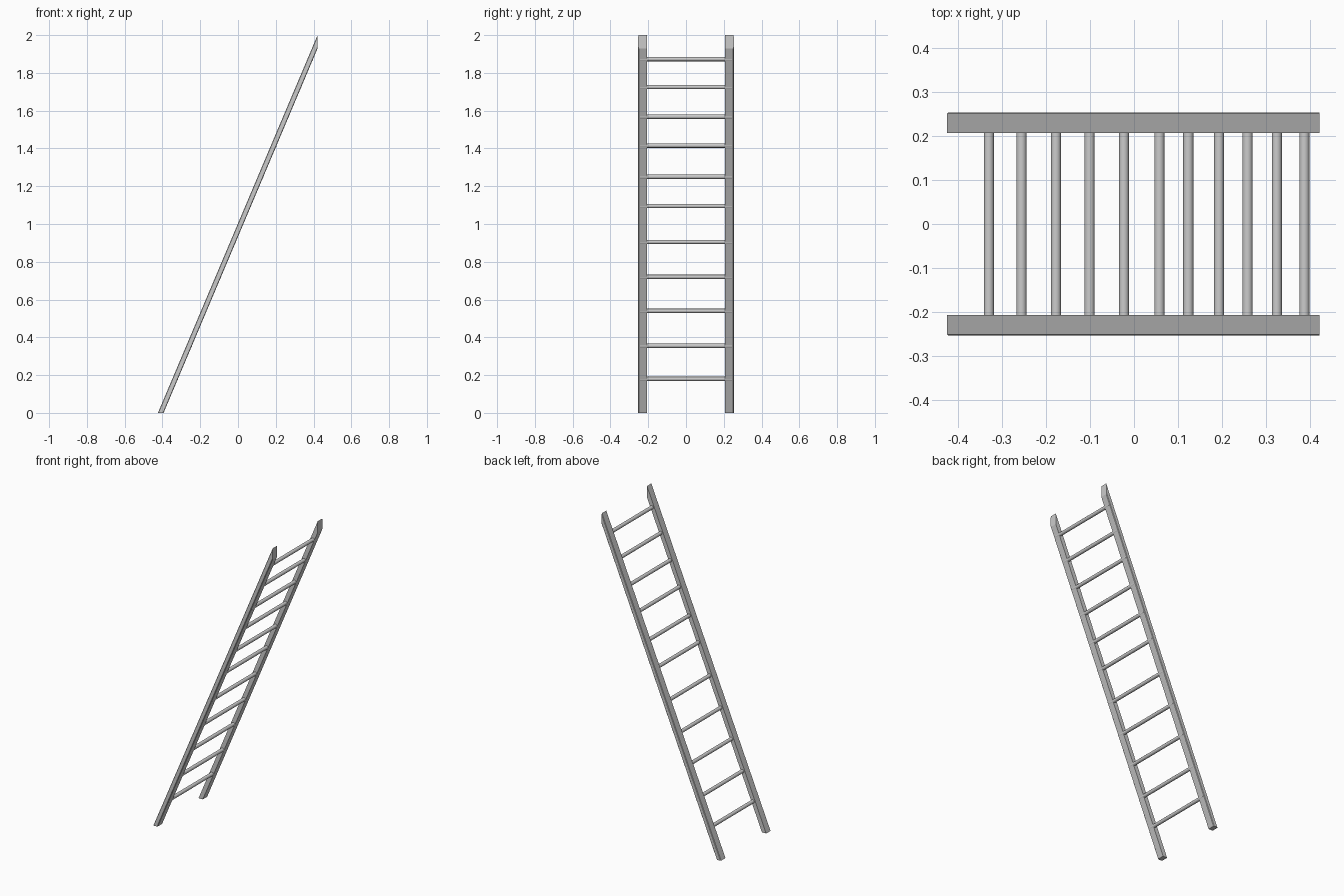
import bpy, bmesh, math

if "Cube" in bpy.data.objects:
    bpy.data.objects.remove(bpy.data.objects["Cube"])

SLOPE = 0.845 / 2.0          # lean of the ladder, x per z
X0 = -0.424                  # back edge of the rail at the floor
THICK = 0.030                # horizontal thickness of a rail
Y_IN, Y_OUT = 0.206, 0.253


def finish(bm, name):
    bmesh.ops.recalc_face_normals(bm, faces=bm.faces)
    me = bpy.data.meshes.new(name)
    bm.to_mesh(me)
    bm.free()
    ob = bpy.data.objects.new(name, me)
    bpy.context.collection.objects.link(ob)
    return ob


# Side rails: leaning profile, level foot, upright cut at the top
top_x = X0 + 2.0 * SLOPE
profile = [(X0, 0), (X0 + THICK, 0), (top_x, 2.0 - THICK / SLOPE), (top_x, 2.0)]
for side, name in ((-1, "front_rail"), (1, "back_rail")):
    bm = bmesh.new()
    rings = [[bm.verts.new((x, side * y, z)) for x, z in profile] for y in (Y_IN, Y_OUT)]
    bm.faces.new(rings[0])
    bm.faces.new(rings[1])
    for i in range(4):
        j = (i + 1) % 4
        bm.faces.new((rings[0][i], rings[0][j], rings[1][j], rings[1][i]))
    # slightly eased long corners
    bm.normal_update()
    long_edges = [e for e in bm.edges if e.calc_length() > 1.5]
    bmesh.ops.bevel(bm, geom=long_edges, offset=0.003, segments=1, affect='EDGES')
    finish(bm, name)

# Rungs: thin rods, unevenly spaced, tenoned into the rails
heights = [0.18, 0.355, 0.54, 0.72, 0.905, 1.095, 1.25, 1.415, 1.568, 1.725, 1.873]
for n, z in enumerate(heights, 1):
    x = X0 + THICK / 2 + SLOPE * z + 0.004
    bpy.ops.mesh.primitive_cylinder_add(vertices=12, radius=0.0115, depth=0.485,
                                        location=(x, 0, z), rotation=(math.pi / 2, 0, 0))
    ob = bpy.context.object
    ob.name = f"rung_{n}"
    bpy.ops.object.shade_smooth_by_angle(angle=math.radians(40))
